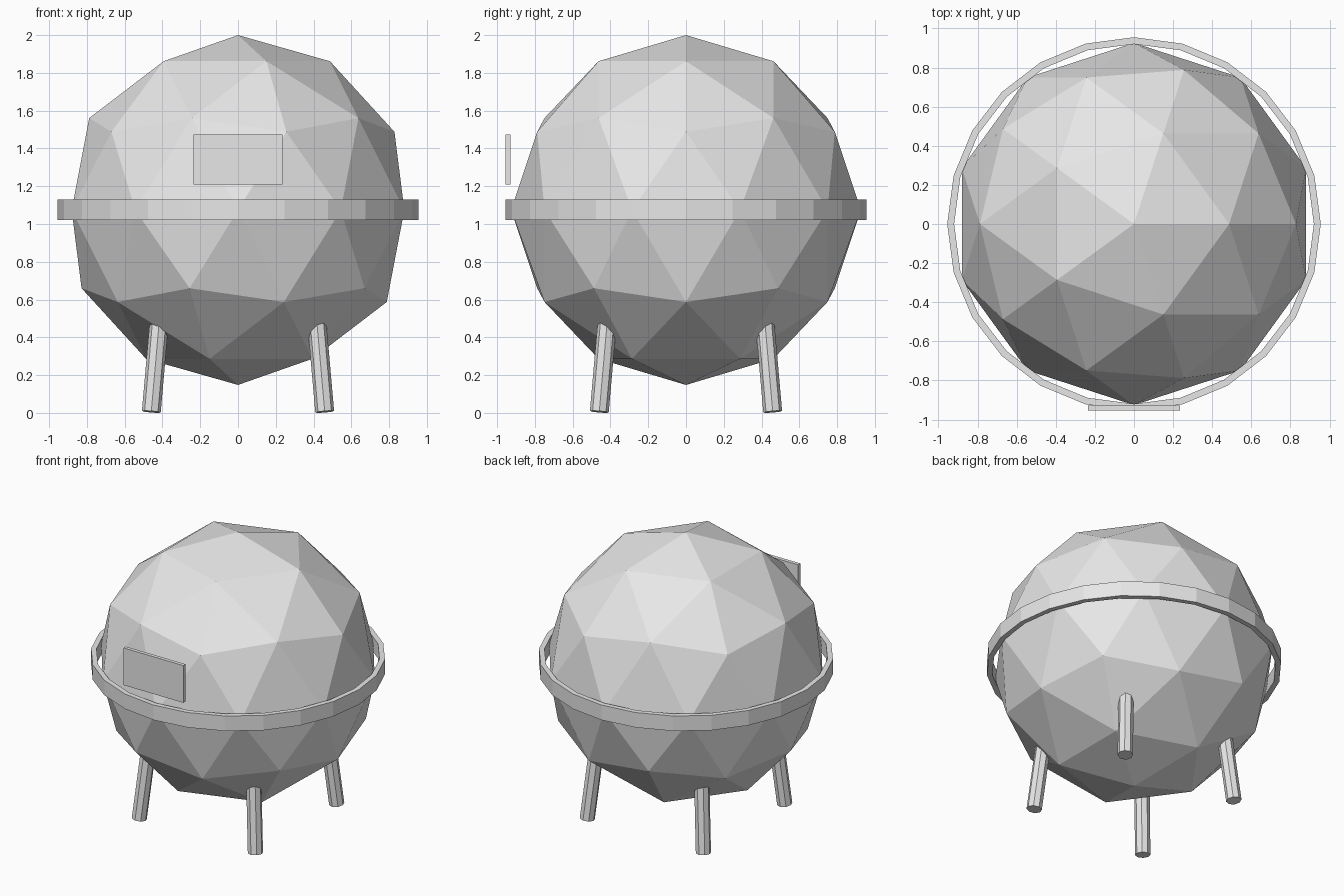
import bpy
import bmesh
from math import radians
from mathutils import Matrix, Vector

cube = bpy.data.objects.get("Cube")
if cube:
    bpy.data.objects.remove(cube, do_unlink=True)

CENTRE_Z = 1.074
GREY = (0.8, 0.8, 0.8, 1.0)

material = bpy.data.materials.new("light grey")
material.use_nodes = True
material.diffuse_color = GREY
material.node_tree.nodes["Principled BSDF"].inputs["Base Color"].default_value = GREY


def add_part(name, bm):
    """Turn a bmesh into a flat-shaded object in the grey material."""
    bmesh.ops.recalc_face_normals(bm, faces=bm.faces)
    mesh = bpy.data.meshes.new(name)
    bm.to_mesh(mesh)
    bm.free()
    mesh.materials.append(material)
    part = bpy.data.objects.new(name, mesh)
    bpy.context.collection.objects.link(part)
    return part


# Faceted ball
bm = bmesh.new()
bmesh.ops.create_icosphere(bm, subdivisions=2, radius=0.926,
                           matrix=Matrix.Translation((0, 0, CENTRE_Z)))
add_part("body", bm)

# Flat band around the middle: a rectangle spun about z
bm = bmesh.new()
corners = [bm.verts.new((r, 0, CENTRE_Z + z))
           for r, z in ((0.92, -0.052), (0.955, -0.052), (0.955, 0.055), (0.92, 0.055))]
edges = [bm.edges.new((corners[i], corners[(i + 1) % 4])) for i in range(4)]
bmesh.ops.spin(bm, geom=corners + edges, axis=(0, 0, 1), cent=(0, 0, 0),
               angle=radians(360), steps=24, use_merge=True)
bmesh.ops.remove_doubles(bm, verts=bm.verts, dist=0.0005)
add_part("equator_ring", bm)

# Thin plate standing off the front
bm = bmesh.new()
bmesh.ops.create_cube(bm, size=1)
bmesh.ops.scale(bm, vec=(0.472, 0.026, 0.266), verts=bm.verts)
bmesh.ops.translate(bm, vec=(0, -0.942, 1.341), verts=bm.verts)
add_part("front_plate", bm)

# Four splayed legs, leaning in towards the body
LEG_LENGTH = 0.5
for depth, sy in (("front", -1), ("back", 1)):
    for side, sx in (("right", -1), ("left", 1)):
        foot = Vector((sx * 0.459, sy * 0.459, 0.006))
        lean = Vector((-sx * 0.088, -sy * 0.088, 1)).normalized()
        turn = Vector((0, 0, 1)).rotation_difference(lean).to_matrix().to_4x4()
        bm = bmesh.new()
        bmesh.ops.create_cone(bm, cap_ends=True, segments=8, radius1=0.05, radius2=0.05,
                              depth=LEG_LENGTH,
                              matrix=Matrix.Translation(foot + lean * LEG_LENGTH / 2) @ turn)
        add_part(f"{depth}_{side}_leg", bm)
